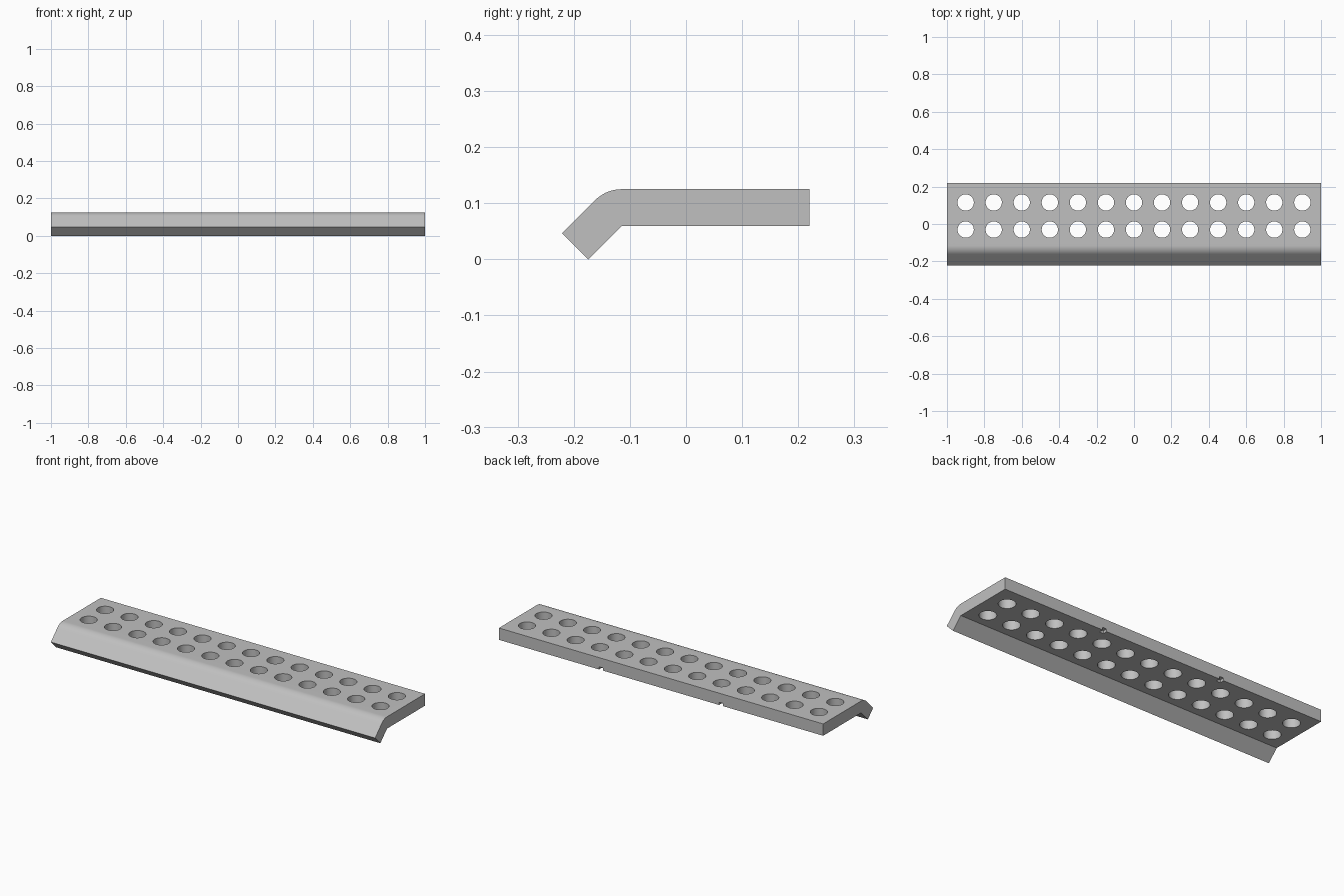
import bpy, bmesh
from math import sin, cos, radians
from mathutils import Matrix, Vector

cube = bpy.data.objects.get("Cube")
if cube:
    bpy.data.objects.remove(cube, do_unlink=True)

THICK = 0.066
BACK, BEND = 0.22, -0.115
UNDER = 0.059
LIP = 0.0835

grey = bpy.data.materials.new("light_grey_metal")
grey.use_nodes = True
colour = (0.53, 0.53, 0.53, 1)
grey.diffuse_color = colour
grey.node_tree.nodes["Principled BSDF"].inputs["Base Color"].default_value = colour


def add_object(name, bm):
    bmesh.ops.recalc_face_normals(bm, faces=bm.faces)
    mesh = bpy.data.meshes.new(name)
    bm.to_mesh(mesh)
    bm.free()
    mesh.materials.append(grey)
    obj = bpy.data.objects.new(name, mesh)
    bpy.context.collection.objects.link(obj)
    return obj


# Bent plate: flat deck, rounded bend and a lip sloping down at the front
def bend_point(angle):
    a = radians(angle)
    return Vector((BEND + THICK * cos(a), UNDER + THICK * sin(a)))


slope = Vector((-1, -1)).normalized() * LIP
profile = [Vector((BACK, UNDER)), Vector((BACK, UNDER + THICK))]
profile += [bend_point(90 + 45 * i / 10) for i in range(11)]
profile += [bend_point(135) + slope, Vector((BEND, UNDER)) + slope, Vector((BEND, UNDER))]

bm = bmesh.new()
end = bm.faces.new([bm.verts.new((-1, p.x, p.y)) for p in profile])
swept = bmesh.ops.extrude_face_region(bm, geom=[end])["geom"]
bmesh.ops.translate(bm, vec=(2, 0, 0),
                    verts=[v for v in swept if isinstance(v, bmesh.types.BMVert)])
plate = add_object("perforated_bent_plate", bm)

# Cutters: two rows of round holes and two small notches under the back edge
bm = bmesh.new()
for y in (-0.03, 0.115):
    for i in range(13):
        bmesh.ops.create_cone(bm, cap_ends=True, segments=48, radius1=0.0435,
                              radius2=0.0435, depth=0.3,
                              matrix=Matrix.Translation((0.15 * (i - 6), y, 0.1)))
for x in (-0.37, 0.37):
    bmesh.ops.create_cube(bm, size=1, matrix=Matrix.Translation((x, BACK, UNDER))
                          @ Matrix.Diagonal((0.025, 0.05, 0.03, 1)))
cutter = add_object("hole_cutter", bm)
cutter.hide_render = True

cut = plate.modifiers.new("holes", 'BOOLEAN')
cut.operation = 'DIFFERENCE'
cut.solver = 'EXACT'
cut.object = cutter

bpy.ops.object.select_all(action='DESELECT')
plate.select_set(True)
bpy.context.view_layer.objects.active = plate
bpy.ops.object.modifier_apply(modifier=cut.name)
bpy.data.objects.remove(cutter, do_unlink=True)

# Smooth bend and hole walls, crisp edges
bpy.ops.object.shade_smooth_by_angle(angle=radians(30))
